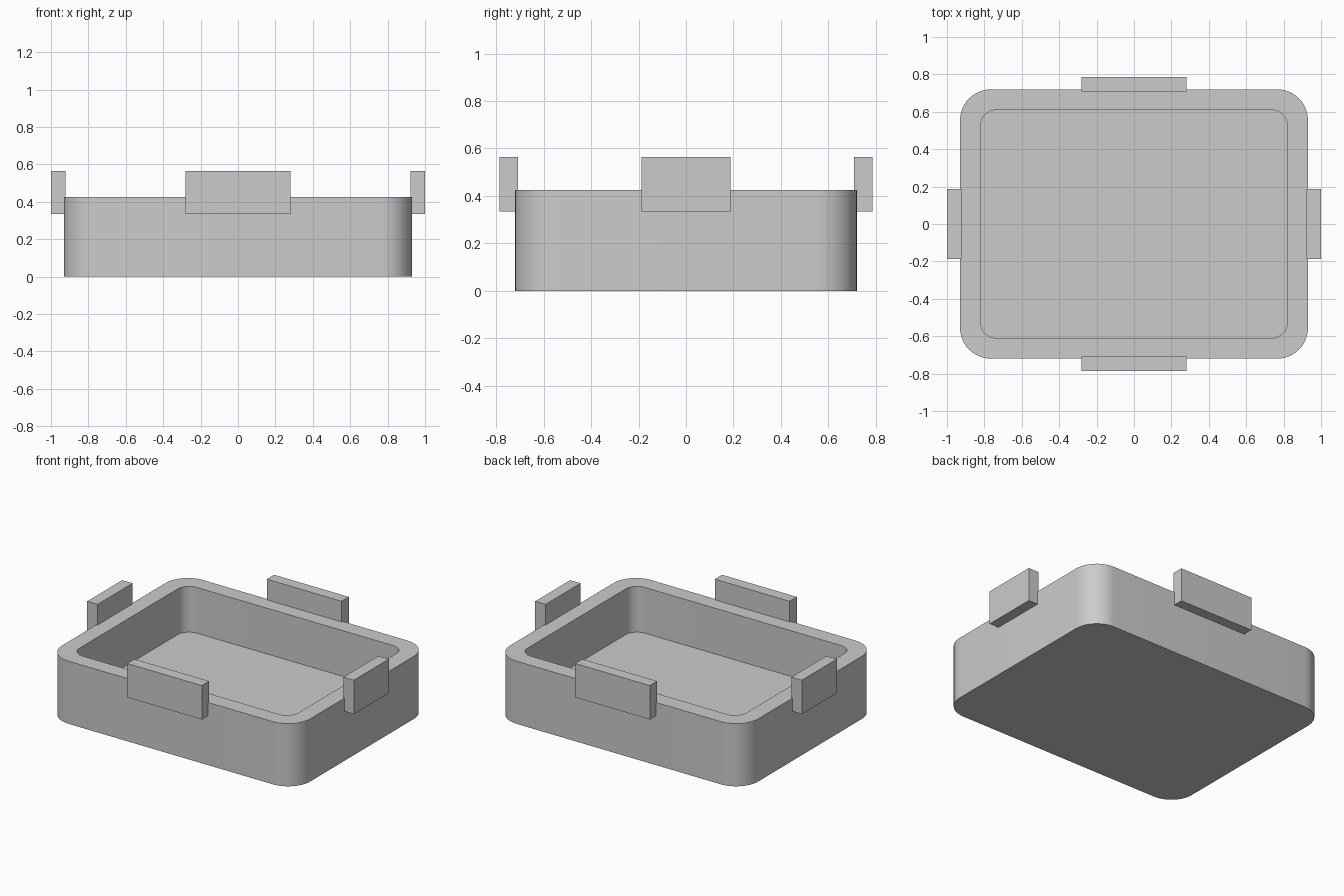
import bpy, bmesh, math

if "Cube" in bpy.data.objects:
    bpy.data.objects.remove(bpy.data.objects["Cube"])

grey = bpy.data.materials.new("plain_grey")
grey.diffuse_color = (0.6, 0.6, 0.6, 1)
grey.use_nodes = True
grey.node_tree.nodes["Principled BSDF"].inputs["Base Color"].default_value = grey.diffuse_color


def finish(name, bm, smooth=False):
    bmesh.ops.recalc_face_normals(bm, faces=bm.faces)
    mesh = bpy.data.meshes.new(name)
    bm.to_mesh(mesh)
    bm.free()
    mesh.materials.append(grey)
    obj = bpy.data.objects.new(name, mesh)
    bpy.context.collection.objects.link(obj)
    if smooth:
        bpy.ops.object.select_all(action='DESELECT')
        obj.select_set(True)
        bpy.context.view_layer.objects.active = obj
        bpy.ops.object.shade_smooth_by_angle(angle=math.radians(30))
    return obj


def rounded_loop(bm, hx, hy, r, z, steps=12):
    """Ring of vertices around a rounded rectangle."""
    verts = []
    for q, (sx, sy) in enumerate([(1, 1), (-1, 1), (-1, -1), (1, -1)]):
        for i in range(steps + 1):
            a = math.pi / 2 * (q + i / steps)
            verts.append(bm.verts.new((sx * (hx - r) + r * math.cos(a),
                                       sy * (hy - r) + r * math.sin(a), z)))
    return verts


# Tray: outer wall, rim, inner wall and recessed floor
bm = bmesh.new()
rings = [rounded_loop(bm, 0.93, 0.72, 0.165, 0),
         rounded_loop(bm, 0.93, 0.72, 0.165, 0.425),
         rounded_loop(bm, 0.82, 0.61, 0.085, 0.425),
         rounded_loop(bm, 0.82, 0.61, 0.085, 0.115)]
for a, b in zip(rings, rings[1:]):
    for i in range(len(a)):
        j = (i + 1) % len(a)
        bm.faces.new((a[i], a[j], b[j], b[i]))
bm.faces.new(rings[0])
bm.faces.new(rings[-1])
finish("tray", bm, smooth=True)


# Upright tabs, one on the middle of each side
def tab(name, x, y, sx, sy):
    bm = bmesh.new()
    bmesh.ops.create_cube(bm, size=1)
    bmesh.ops.scale(bm, vec=(sx, sy, 0.23), verts=bm.verts)
    bmesh.ops.translate(bm, vec=(x, y, 0.45), verts=bm.verts)
    finish(name, bm)


for s, long_side, short_side in ((-1, "front", "left"), (1, "back", "right")):
    tab(long_side + "_tab", 0, s * 0.748, 0.56, 0.078)
    tab(short_side + "_tab", s * 0.961, 0, 0.078, 0.375)
